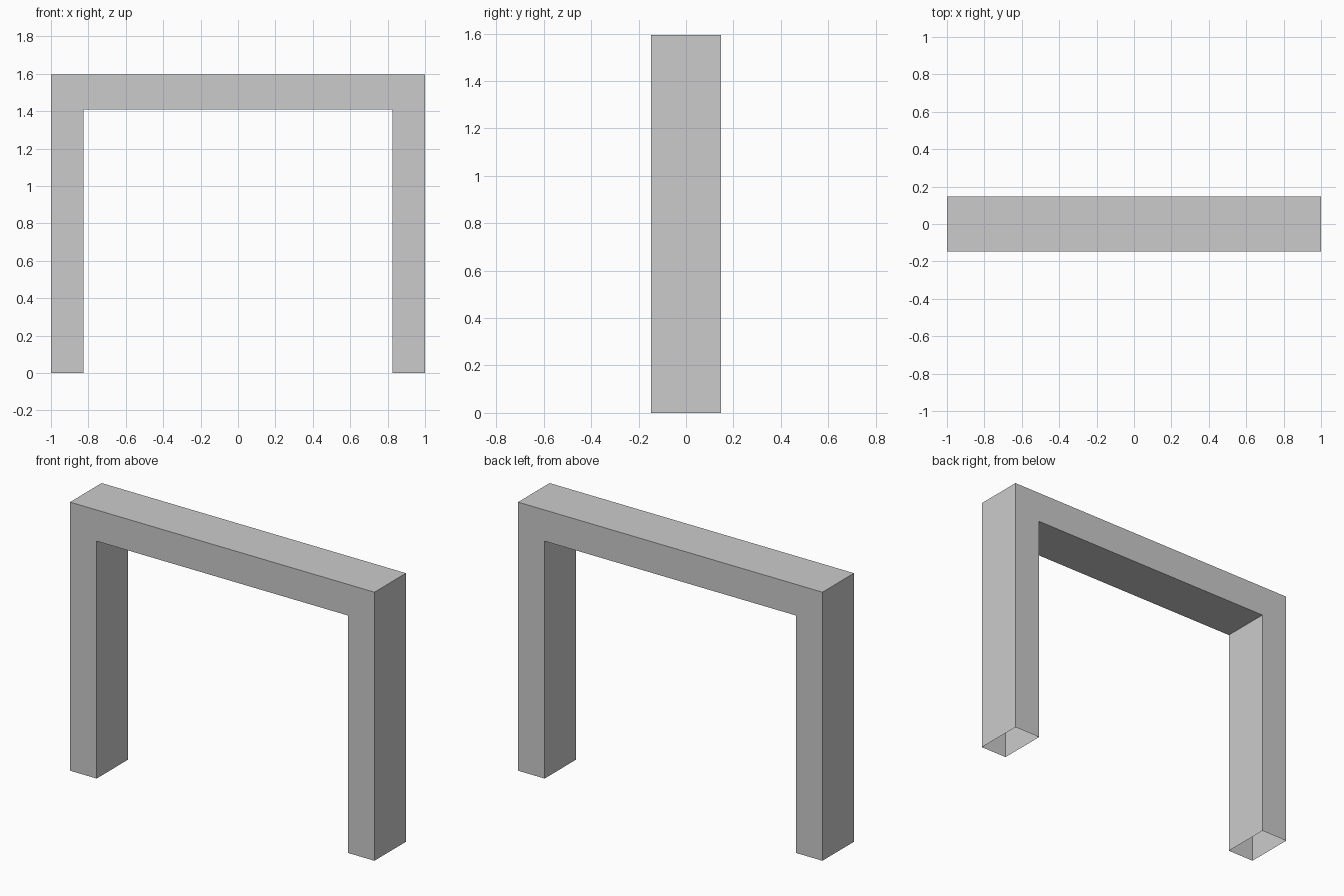
import bpy, bmesh

if "Cube" in bpy.data.objects:
    bpy.data.objects.remove(bpy.data.objects["Cube"])

HALF_W, HEIGHT, HALF_D = 1.0, 1.595, 0.148   # outer size
INNER_X, INNER_Z = 0.825, 1.41               # opening

# Portal outline, right half mirrored to the left
right = [(INNER_X, INNER_Z), (INNER_X, 0), (HALF_W, 0), (HALF_W, HEIGHT)]
outline = right + [(-x, z) for x, z in reversed(right)]

# Extrude the outline from front to back
bm = bmesh.new()
face = bm.faces.new([bm.verts.new((x, -HALF_D, z)) for x, z in outline])
ext = bmesh.ops.extrude_face_region(bm, geom=[face], use_keep_orig=True)
moved = [v for v in ext["geom"] if isinstance(v, bmesh.types.BMVert)]
bmesh.ops.translate(bm, verts=moved, vec=(0, 2 * HALF_D, 0))
bmesh.ops.recalc_face_normals(bm, faces=bm.faces)

# Hollow legs: open the feet
feet = [f for f in bm.faces if all(v.co.z < 1e-4 for v in f.verts)]
bmesh.ops.delete(bm, geom=feet, context='FACES_ONLY')

mesh = bpy.data.meshes.new("portal_frame")
bm.to_mesh(mesh)
bm.free()
bpy.context.collection.objects.link(bpy.data.objects.new("portal_frame", mesh))
